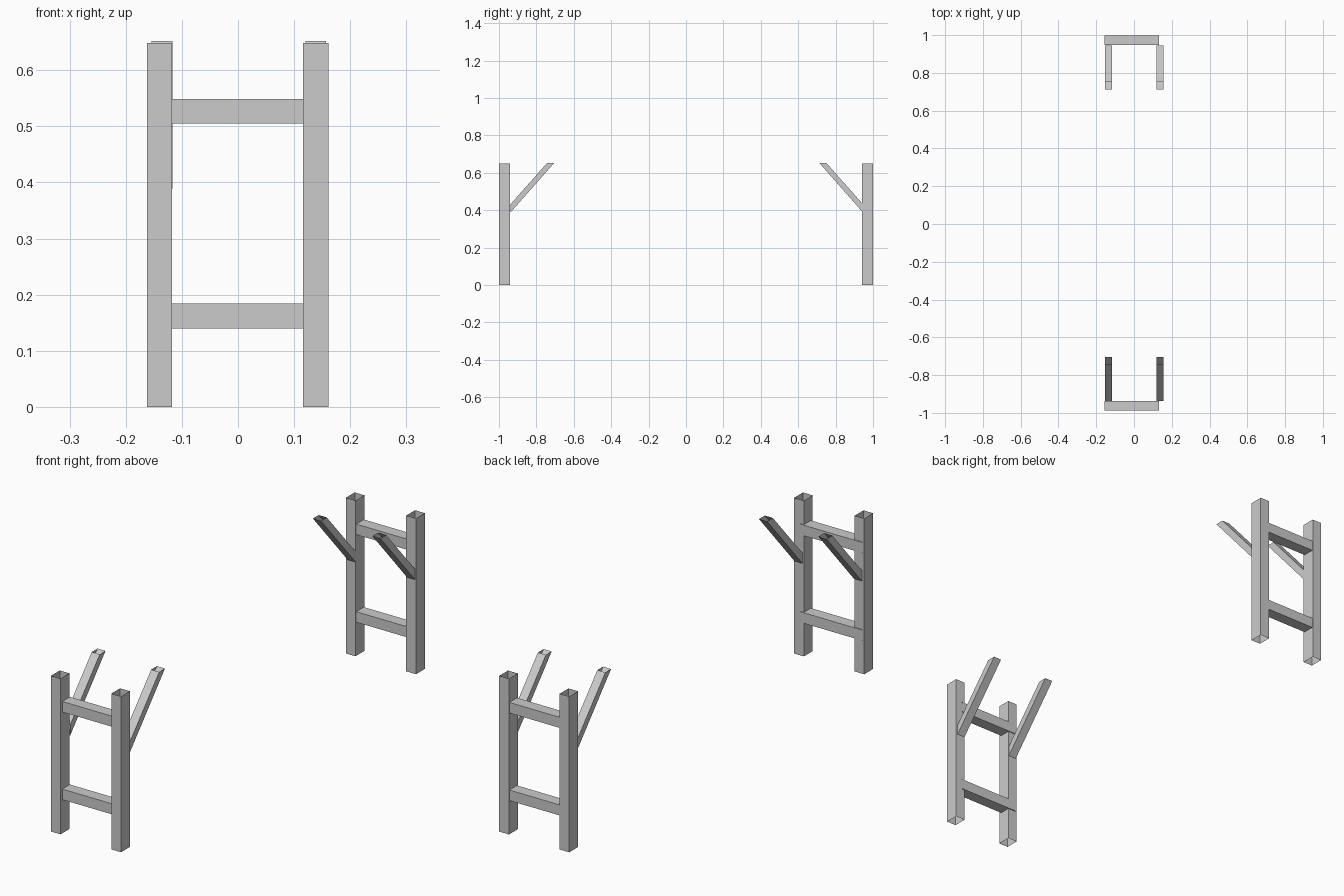
import bpy

if "Cube" in bpy.data.objects:
    bpy.data.objects.remove(bpy.data.objects["Cube"])

grey = bpy.data.materials.new("light grey")
grey.diffuse_color = (0.6, 0.6, 0.6, 1)
grey.use_nodes = True
grey.node_tree.nodes["Principled BSDF"].inputs["Base Color"].default_value = grey.diffuse_color


def tube(name, start, end):
    """Square tube, open at both ends, joining two matching four-corner loops."""
    sides = [(i, (i + 1) % 4, (i + 1) % 4 + 4, i + 4) for i in range(4)]
    if name.startswith("back_brace"):
        sides = [s[::-1] for s in sides]
    mesh = bpy.data.meshes.new(name)
    mesh.from_pydata(start + end, [], sides)
    mesh.materials.append(grey)
    bpy.context.collection.objects.link(bpy.data.objects.new(name, mesh))


def post(name, x0, x1, y0, y1):
    loop = [(x0, y0), (x1, y0), (x1, y1), (x0, y1)]
    tube(name, [(x, y, 0) for x, y in loop], [(x, y, 0.649) for x, y in loop])


def rail(name, y0, y1, z0, z1):
    loop = [(y0, z0), (y1, z0), (y1, z1), (y0, z1)]
    tube(name, [(-0.155, y, z) for y, z in loop], [(0.132, y, z) for y, z in loop])


def brace(name, x0, x1, side, foot, head):
    # foot cut flush with the post, head cut level
    low = [(x0, side * foot, 0.388), (x1, side * foot, 0.388),
           (x1, side * foot, 0.432), (x0, side * foot, 0.432)]
    high = [(x0, side * head, 0.652), (x1, side * head, 0.652),
            (x1, side * (head + 0.038), 0.652), (x0, side * (head + 0.038), 0.652)]
    # front braces lean towards +y, back braces towards -y
    tube(name, low, high)


# Two facing frames, each with two posts, two rails and two braces
for end, side, y0, y1, r0, r1, foot, head in (
        ("front", -1, -1.0, -0.942, -0.988, -0.938, 0.938, 0.705),
        ("back", 1, 0.942, 1.0, 0.947, 0.997, 0.946, 0.713)):
    post(end + "_left_post", -0.162, -0.118, y0, y1)
    post(end + "_right_post", 0.116, 0.161, y0, y1)
    rail(end + "_lower_rail", r0, r1, 0.14, 0.184)
    rail(end + "_upper_rail", r0, r1, 0.505, 0.549)
    brace(end + "_brace_left", -0.154, -0.117, side, foot, head)
    brace(end + "_brace_right", 0.12, 0.157, side, foot, head)
